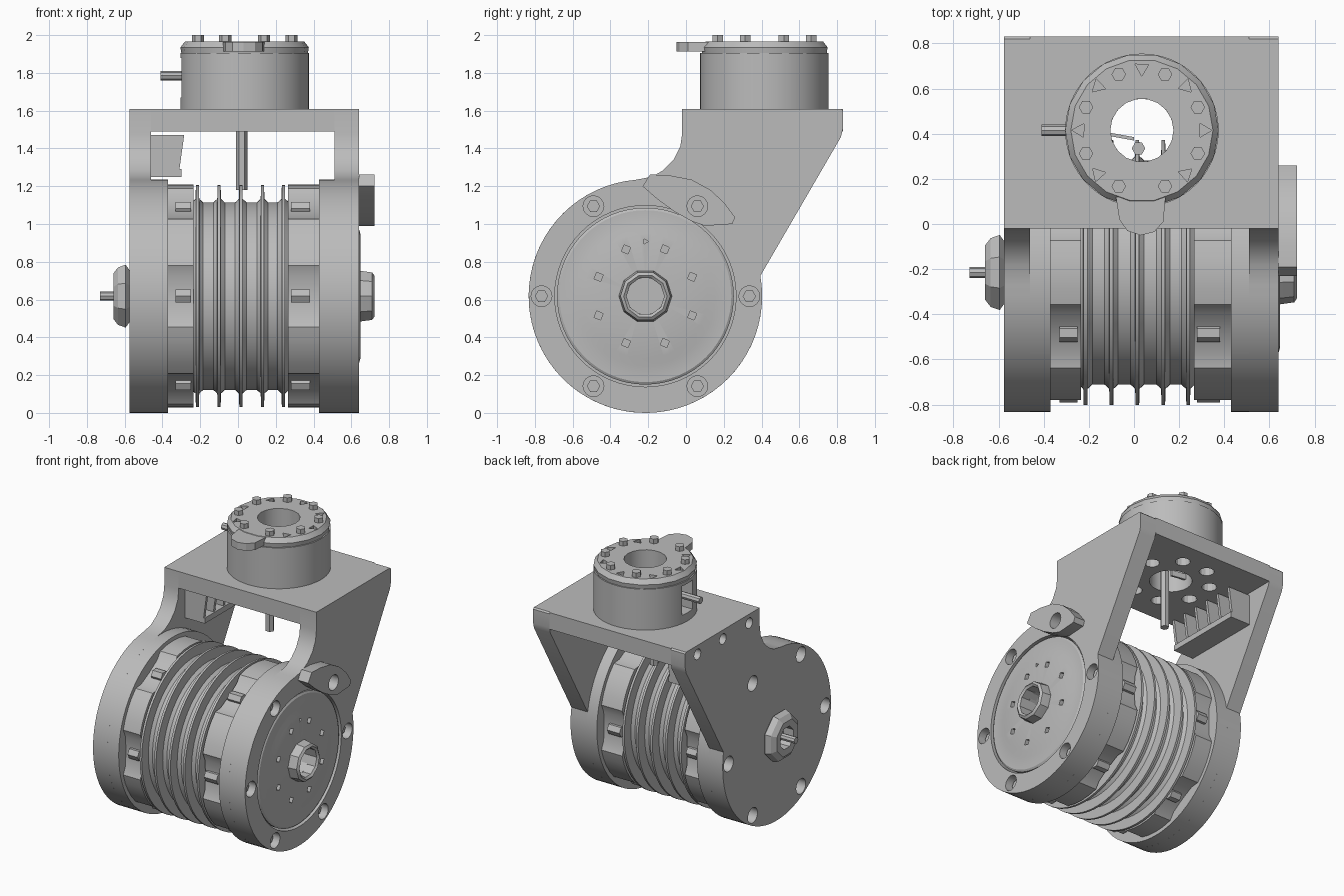
import bpy, bmesh, math

if "Cube" in bpy.data.objects:
    bpy.data.objects.remove(bpy.data.objects["Cube"])

CY, CZ, R = -0.215, 0.618, 0.618      # drum axis (runs along x) and radius
TX, TY = 0.035, 0.415                 # turret axis (runs along z)
grey = bpy.data.materials.new("machined grey")
grey.diffuse_color = (0.5, 0.5, 0.5, 1)
grey.use_nodes = True
grey.node_tree.nodes["Principled BSDF"].inputs["Base Color"].default_value = grey.diffuse_color


def finish(name, bm):
    bmesh.ops.remove_doubles(bm, verts=bm.verts, dist=1e-5)
    bmesh.ops.recalc_face_normals(bm, faces=bm.faces)
    me = bpy.data.meshes.new(name)
    bm.to_mesh(me)
    bm.free()
    me.materials.append(grey)
    ob = bpy.data.objects.new(name, me)
    bpy.context.collection.objects.link(ob)
    return ob


def lathe(name, prof, axis='x', c=(CY, CZ), n=64, rot=0.0):
    """Revolve (position, radius) points round an axis through c."""
    bm = bmesh.new()
    rings = []
    for a, r in prof:
        ring = []
        for i in range(n):
            t = rot + math.tau * i / n
            u, v = c[0] + r * math.cos(t), c[1] + r * math.sin(t)
            ring.append(bm.verts.new((a, u, v) if axis == 'x' else (u, v, a)))
        rings.append(ring)
    closed = all(r > 0 for _, r in prof)
    for k in range(len(rings) - (0 if closed else 1)):
        p, q = rings[k], rings[(k + 1) % len(rings)]
        for i in range(n):
            j = (i + 1) % n
            bm.faces.new((p[i], p[j], q[j], q[i]))
    return finish(name, bm)


def rod(name, a0, a1, r, axis='x', c=(CY, CZ), n=16, rot=0.0):
    return lathe(name, [(a0, 0), (a0, r), (a1, r), (a1, 0)], axis, c, n, rot)


def prism(name, pts, a0, a1, axis='x'):
    bm = bmesh.new()
    vs = [bm.verts.new((a0, *p) if axis == 'x' else (p[0], a0, p[1]) if axis == 'y'
                       else (*p, a0)) for p in pts]
    f = bm.faces.new(vs)
    d = {'x': (a1 - a0, 0, 0), 'y': (0, a1 - a0, 0), 'z': (0, 0, a1 - a0)}[axis]
    g = bmesh.ops.extrude_face_region(bm, geom=[f])['geom']
    bmesh.ops.translate(bm, vec=d, verts=[v for v in g if isinstance(v, bmesh.types.BMVert)])
    return finish(name, bm)


def box(name, x0, x1, y0, y1, z0, z1):
    return prism(name, [(y0, z0), (y1, z0), (y1, z1), (y0, z1)], x0, x1)


def cut(ob, cutters):
    for c in cutters:
        m = ob.modifiers.new("cut", 'BOOLEAN')
        m.operation, m.solver, m.object = 'DIFFERENCE', 'EXACT', c
    dg = bpy.context.evaluated_depsgraph_get()
    me = bpy.data.meshes.new_from_object(ob.evaluated_get(dg))
    ob.modifiers.clear()
    ob.data = me
    for c in cutters:
        bpy.data.objects.remove(c)


def around(c, r, n, off=0.0):
    return [(c[0] + r * math.cos(off + math.tau * i / n),
             c[1] + r * math.sin(off + math.tau * i / n)) for i in range(n)]


# Side arms: round drum end joined to a leaning neck
outline = []
for i in range(57):
    t = math.radians(10 - i * 275 / 56)
    outline.append((CY + R * math.cos(t), CZ + R * math.sin(t)))
outline += [(-0.18, 1.25), (-0.12, 1.285), (-0.065, 1.34), (-0.03, 1.41), (-0.02, 1.48),
            (-0.02, 1.61), (0.82, 1.61), (0.83, 1.6), (0.83, 1.5), (0.82, 1.46)]
bolts = around((CY, CZ), 0.55, 6)

left_arm = prism("left_arm", outline, -0.575, -0.46)
cut(left_arm, [rod("cutter", -0.7, -0.49, 0.055, c=p) for p in bolts]
    + [rod("cutter", -0.7, -0.52, 0.038, c=(y, 1.545)) for y in (0.1, 0.4, 0.69)])
right_arm = prism("right_arm", outline, 0.51, 0.64)
cut(right_arm, [rod("cutter", 0.55, 0.75, 0.055, c=p) for p in bolts]
    + [rod("cutter", 0.45, 0.75, 0.48, n=64)])
rod("left_drum_end", -0.46, -0.37, R, n=72)
rod("right_drum_end", 0.43, 0.51, R, n=72)
for i, p in enumerate(bolts):
    rod("right_bolt_%d" % i, 0.54, 0.6, 0.035, c=p, n=6)

# Top plate between the arms, with cable hole and bolt pockets
plate = box("top_plate", -0.46, 0.51, -0.02, 0.83, 1.49, 1.61)
cut(plate, [rod("cutter", 1.4, 1.7, 0.14, 'z', (TX, TY), 24)]
    + [rod("cutter", 1.4, 1.57, 0.05, 'z', p, 12)
       for p in around((TX, TY), 0.265, 8, math.pi / 8)])

# Finned drum core
prof = [(-0.37, 0), (-0.37, 0.5), (-0.225, 0.5)]
for x in (-0.215, -0.1, 0.015, 0.13, 0.24):
    prof += [(x - 0.03, 0.497), (x - 0.01, 0.515), (x - 0.008, 0.588),
             (x + 0.008, 0.588), (x + 0.01, 0.515), (x + 0.03, 0.497)]
prof += [(0.43, 0.5), (0.43, 0)]
lathe("finned_core", prof, n=72)

# Scalloped collars, recessed where the bolts sit
scallop = []
for k in range(6):
    for deg, r in ((-16, 0.588), (-11, 0.55), (0, 0.535), (11, 0.55), (16, 0.588),
                   (23, 0.59), (30, 0.59), (37, 0.59)):
        t = math.radians(60 * k + deg)
        scallop.append((CY + r * math.cos(t), CZ + r * math.sin(t)))
prism("left_collar", scallop, -0.37, -0.235)
prism("right_collar", scallop, 0.265, 0.43)
for k, p in enumerate(around((CY, CZ), 0.535, 6)):
    rod("left_collar_nut_%d" % k, -0.33, -0.25, 0.04, c=p, n=6)
    rod("right_collar_nut_%d" % k, 0.28, 0.38, 0.04, c=p, n=6)

# Output disc on the right, with dimples and a hollow hub
disc = lathe("output_disc", [(0.5, 0), (0.5, 0.468), (0.628, 0.468), (0.636, 0.455),
                             (0.636, 0.37), (0.648, 0.33), (0.648, 0)], n=64)
cut(disc, [rod("cutter", 0.6, 0.7, 0.026, c=p, n=4, rot=0.4)
           for p in around((CY, CZ), 0.268, 8, math.pi / 8)]
    + [rod("cutter", 0.6, 0.7, 0.016, c=(CY, CZ + 0.29), n=3),
       rod("cutter", 0.55, 0.7, 0.1, n=12)])
lathe("output_hub", [(0.6, 0.1), (0.71, 0.1), (0.722, 0.115), (0.71, 0.132), (0.64, 0.142),
                     (0.6, 0.142)], n=10)

# Cover lug on the right shoulder
lug = prism("cover_lug", [(-0.23, 1.2), (-0.19, 1.262), (-0.09, 1.258), (0.03, 1.235),
                          (0.13, 1.18), (0.2, 1.115), (0.26, 1.035), (0.245, 1.0),
                          (0.1, 0.99), (0.03, 1.015), (-0.06, 1.065), (-0.15, 1.13)],
            0.64, 0.722)
cut(lug, [rod("cutter", 0.6, 0.8, 0.055, c=bolts[1])])

# Cable gland on the left
lathe("left_gland", [(-0.57, 0.08), (-0.655, 0.08), (-0.66, 0.13), (-0.635, 0.165),
                     (-0.595, 0.18), (-0.575, 0.15)], n=8, rot=math.pi / 8)
rod("left_gland_pin", -0.73, -0.57, 0.024, n=8)

# Turret: hollow cylinder with a side slot for the cable pin
turret = lathe("turret_body", [(1.61, 0.14), (1.61, 0.34), (1.905, 0.34), (1.905, 0.14)],
               'z', (TX, TY), 64)
cut(turret, [box("cutter", -0.4, -0.2, 0.355, 0.475, 1.67, 1.88)])
rod("turret_pin", -0.41, -0.18, 0.025, c=(0.415, 1.785), n=8)

# Turret cap with a chipped, faceted rim, bolts, pockets and a front spout
cap = lathe("turret_cap", [(1.905, 0.14), (1.905, 0.335), (1.935, 0.34), (1.967, 0.315),
                           (1.967, 0.14)], 'z', (TX, TY), 18)
cut(cap, [rod("cutter", 1.93, 2.1, 0.035, 'z', p, 3, i * 1.3)
          for i, p in enumerate(around((TX, TY), 0.275, 8)) if i != 6])
for i, p in enumerate(around((TX, TY), 0.268, 8, math.pi / 8)):
    rod("cap_bolt_%d" % i, 1.93, 2.0, 0.032, 'z', p, 6)
prism("cap_spout", [(-0.08, 0.12), (-0.065, 0.02), (-0.03, -0.03), (0.03, -0.05),
                    (0.09, -0.035), (0.13, 0.01), (0.14, 0.12)], 1.912, 1.964, 'z')

# Cable hanging through the turret
rod("hanging_cable", 1.18, 1.6, 0.03, 'z', (0.02, 0.335), 6)
prism("cable_strap", [(-0.11, 0.405), (0.0, 0.385), (0.0, 0.37), (-0.11, 0.39)],
      1.56, 1.6, 'z')

# Connector comb on the inside of the left arm
box("connector_base", -0.46, -0.41, 0.05, 0.63, 1.25, 1.47)
box("connector_rail", -0.41, -0.3, 0.05, 0.63, 1.25, 1.29)
for i in range(6):
    y = 0.05 + i * 0.112
    prism("connector_rib_%d" % i, [(-0.41, 1.29), (-0.31, 1.29), (-0.285, 1.47),
                                   (-0.41, 1.47)], y, y + 0.02, 'y')

# Smooth the round surfaces and keep the edges sharp
bpy.ops.object.select_all(action='SELECT')
bpy.context.view_layer.objects.active = plate
bpy.ops.object.shade_smooth_by_angle(angle=math.radians(25))
